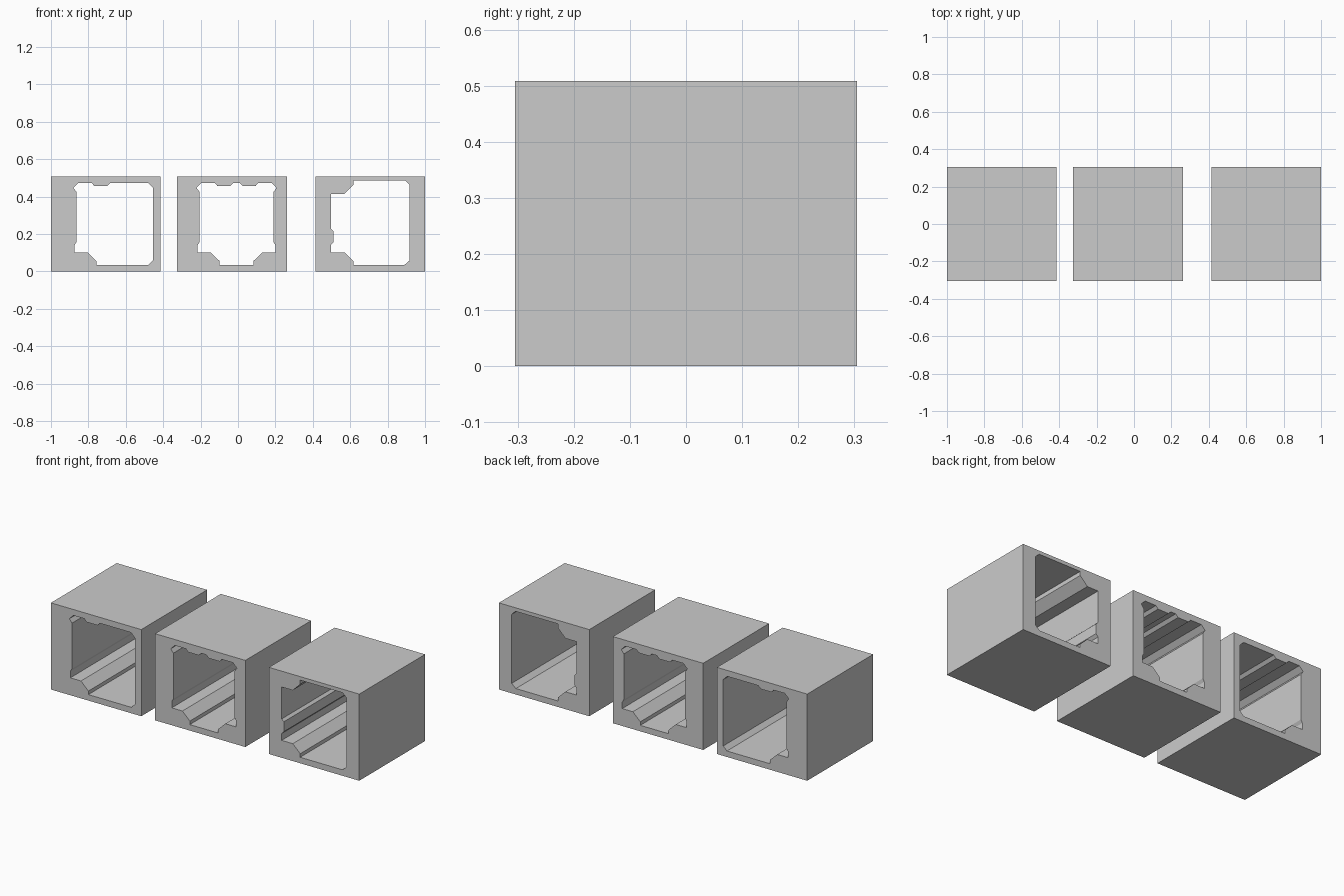
import bpy
import bmesh

cube = bpy.data.objects.get("Cube")
if cube:
    bpy.data.objects.remove(cube, do_unlink=True)

WIDTH, HEIGHT, DEPTH = 0.586, 0.508, 0.61

grey = bpy.data.materials.new("plain grey")
grey.use_nodes = True
colour = (0.6, 0.6, 0.6, 1)
grey.diffuse_color = colour
grey.node_tree.nodes["Principled BSDF"].inputs["Base Color"].default_value = colour


def tunnel_block(name, left, opening):
    """Box with a profiled opening running from front to back."""
    right = left + WIDTH
    outline = [(left, 0), (right, 0), (right, HEIGHT), (left, HEIGHT)]
    bm = bmesh.new()
    for loop in (outline, opening):
        verts = [bm.verts.new((x, -DEPTH / 2, z)) for x, z in loop]
        for a, b in zip(verts, verts[1:] + verts[:1]):
            bm.edges.new((a, b))
    bmesh.ops.triangle_fill(bm, edges=bm.edges[:], use_beauty=True)
    result = bmesh.ops.extrude_face_region(bm, geom=bm.faces[:], use_keep_orig=True)
    moved = [v for v in result["geom"] if isinstance(v, bmesh.types.BMVert)]
    bmesh.ops.translate(bm, verts=moved, vec=(0, DEPTH, 0))
    bmesh.ops.recalc_face_normals(bm, faces=bm.faces[:])
    mesh = bpy.data.meshes.new(name)
    bm.to_mesh(mesh)
    bm.free()
    mesh.materials.append(grey)
    bpy.context.collection.objects.link(bpy.data.objects.new(name, mesh))


# Wall with a kerb, stepped side and ceiling rib, shared by two blocks.
# Offsets run from the floor, up the side, to the ceiling.
floor_z, kerb_z, roof_z = 0.035, 0.102, 0.473
side = [(0.091, floor_z), (0.091, 0.056), (0.139, kerb_z), (0.208, kerb_z),
        (0.208, 0.14), (0.198, 0.157), (0.198, 0.425), (0.214, 0.447),
        (0.188, roof_z), (0.117, roof_z), (0.102, 0.457), (0.032, 0.457),
        (0.016, roof_z)]


def left_wall(centre):
    return [(centre - x, z) for x, z in reversed(side)]


# One-sided tunnel with a plain chamfered wall on its other side
tunnel_block("one_sided_tunnel", -1.0, left_wall(-0.666) + [
    (-0.479, floor_z), (-0.455, 0.058), (-0.455, 0.447), (-0.481, roof_z)])

# Symmetrical tunnel
middle = -0.008
tunnel_block("two_sided_tunnel", -0.325,
             left_wall(middle) + [(middle + x, z) for x, z in side])

# Tunnel with kerb, low ceiling duct and side rail
tunnel_block("ducted_tunnel", 0.414, [
    (0.497, kerb_z), (0.569, kerb_z), (0.617, 0.056), (0.617, floor_z),
    (0.89, floor_z), (0.917, 0.058), (0.917, 0.463), (0.892, 0.487),
    (0.617, 0.487), (0.617, 0.463), (0.569, 0.415), (0.497, 0.415),
    (0.497, 0.228), (0.511, 0.215), (0.511, 0.157), (0.497, 0.142)])
